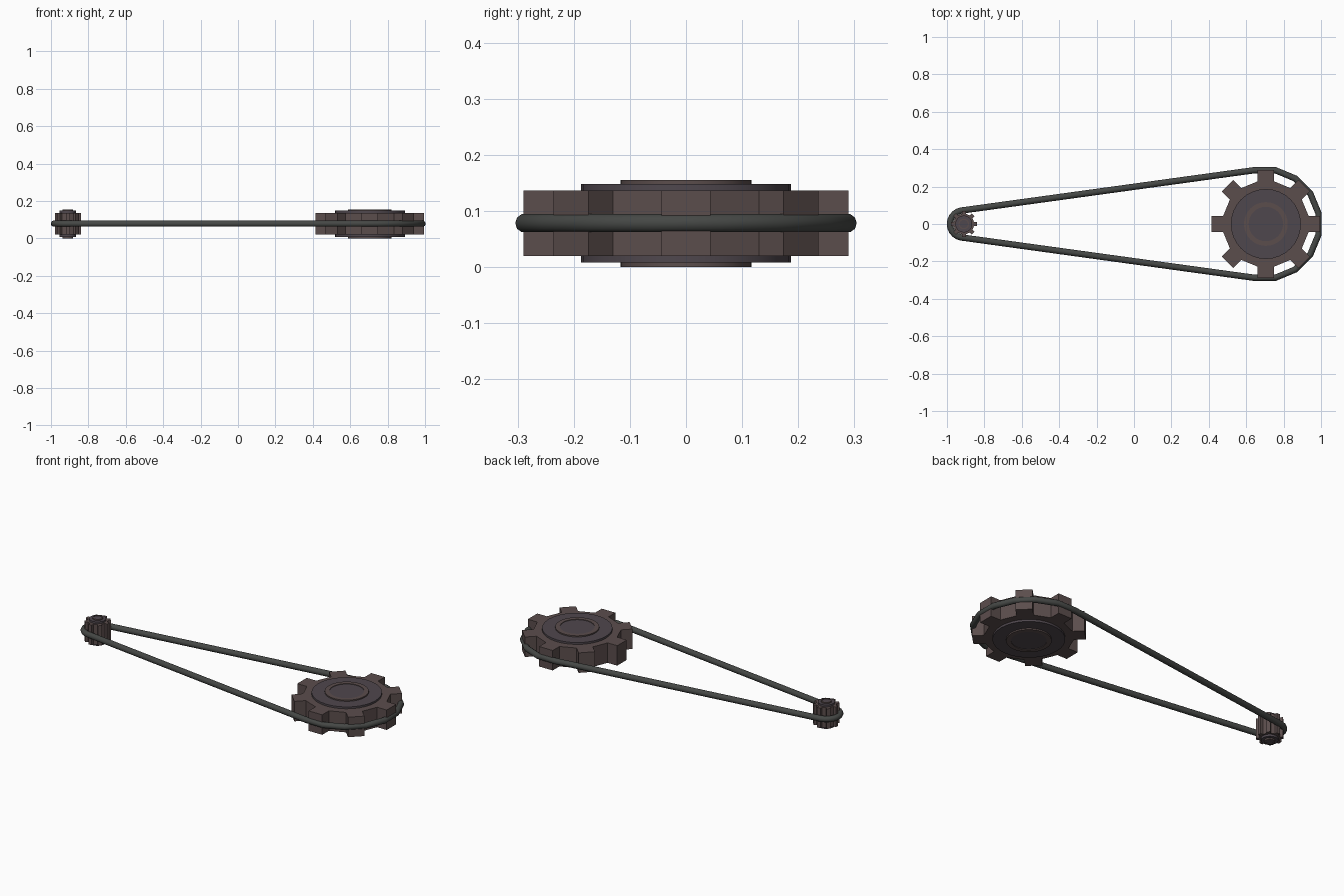
import bpy, bmesh
from math import pi, cos, sin, radians
from mathutils import Vector, Matrix

if "Cube" in bpy.data.objects:
    bpy.data.objects.remove(bpy.data.objects["Cube"])


def material(name, rgb):
    m = bpy.data.materials.new(name)
    m.diffuse_color = (*rgb, 1)
    m.use_nodes = True
    m.node_tree.nodes["Principled BSDF"].inputs["Base Color"].default_value = m.diffuse_color
    return m


BROWN = material("brown_metal", (0.105, 0.075, 0.073))
PURPLE = material("plum_metal", (0.078, 0.063, 0.075))
RUBBER = material("dark_rubber", (0.06, 0.064, 0.06))


def finish(bm, name, mat, loc, scale, smooth):
    bmesh.ops.recalc_face_normals(bm, faces=bm.faces)
    me = bpy.data.meshes.new(name)
    bm.to_mesh(me)
    bm.free()
    me.materials.append(mat)
    ob = bpy.data.objects.new(name, me)
    bpy.context.collection.objects.link(ob)
    ob.location = loc
    ob.scale = (scale, scale, 1)
    if smooth:
        bpy.ops.object.select_all(action='DESELECT')
        ob.select_set(True)
        bpy.context.view_layer.objects.active = ob
        bpy.ops.object.shade_smooth_by_angle(angle=radians(30))
    return ob


def prism(name, outline, z0, z1, mat, loc, scale, smooth=False):
    bm = bmesh.new()
    face = bm.faces.new([bm.verts.new((x, y, z0)) for x, y in outline])
    ext = bmesh.ops.extrude_face_region(bm, geom=[face], use_keep_orig=True)
    verts = [v for v in ext["geom"] if isinstance(v, bmesh.types.BMVert)]
    bmesh.ops.translate(bm, verts=verts, vec=(0, 0, z1 - z0))
    return finish(bm, name, mat, loc, scale, smooth)


def circle(r, n=32):
    return [(r * cos(2 * pi * i / n), r * sin(2 * pi * i / n)) for i in range(n)]


def ring(name, r_in, r_out, z0, z1, mat, loc, scale, n=32):
    bm = bmesh.new()
    profile = [(r_in, z0), (r_out, z0), (r_out, z1), (r_in, z1)]
    loops = [[bm.verts.new((x * r, y * r, z)) for r, z in profile]
             for x, y in circle(1, n)]
    for i in range(n):
        a, b = loops[i], loops[(i + 1) % n]
        for j in range(4):
            k = (j + 1) % 4
            bm.faces.new((a[j], b[j], b[k], a[k]))
    return finish(bm, name, mat, loc, scale, True)


def gear(prefix, x, scale):
    loc = (x, 0, 0)
    # toothed wheel with eight square teeth
    tooth = [(0.228, -0.044), (0.29, -0.044), (0.29, 0.044), (0.228, 0.044)]
    outline = []
    for i in range(8):
        rot = Matrix.Rotation(i * pi / 4, 2)
        outline += [tuple(rot @ Vector(p)) for p in tooth]
    prism(prefix + "_toothed_wheel", outline, 0.02, 0.137, BROWN, loc, scale)
    # raised plate and hub rim on both faces
    prism(prefix + "_face_plate", circle(0.187), 0.008, 0.148, PURPLE, loc, scale, True)
    ring(prefix + "_hub_rim", 0.092, 0.117, 0.0, 0.155, BROWN, loc, scale)
    prism(prefix + "_hub_cap", circle(0.093), 0.003, 0.152, PURPLE, loc, scale, True)


gear("large_gear", 0.705, 1.0)
gear("small_gear", -0.91, 0.24)


# drive belt: coarse arc round the large gear, finer arc round the small one
def arc(cx, r, start, end, steps):
    for i in range(steps + 1):
        a = radians(start + (end - start) * i / steps)
        yield (cx + r * cos(a), r * sin(a), 0.0785)


path = list(arc(0.699, 0.293, -101.25, 101.25, 9)) + list(arc(-0.911, 0.073, 101.25, 258.75, 10))
curve = bpy.data.curves.new("drive_belt", 'CURVE')
curve.dimensions = '3D'
curve.bevel_depth = 0.017
curve.bevel_resolution = 3
spline = curve.splines.new('POLY')
spline.points.add(len(path) - 1)
for point, co in zip(spline.points, path):
    point.co = (*co, 1)
spline.use_cyclic_u = True
curve.materials.append(RUBBER)
belt = bpy.data.objects.new("drive_belt", curve)
bpy.context.collection.objects.link(belt)
